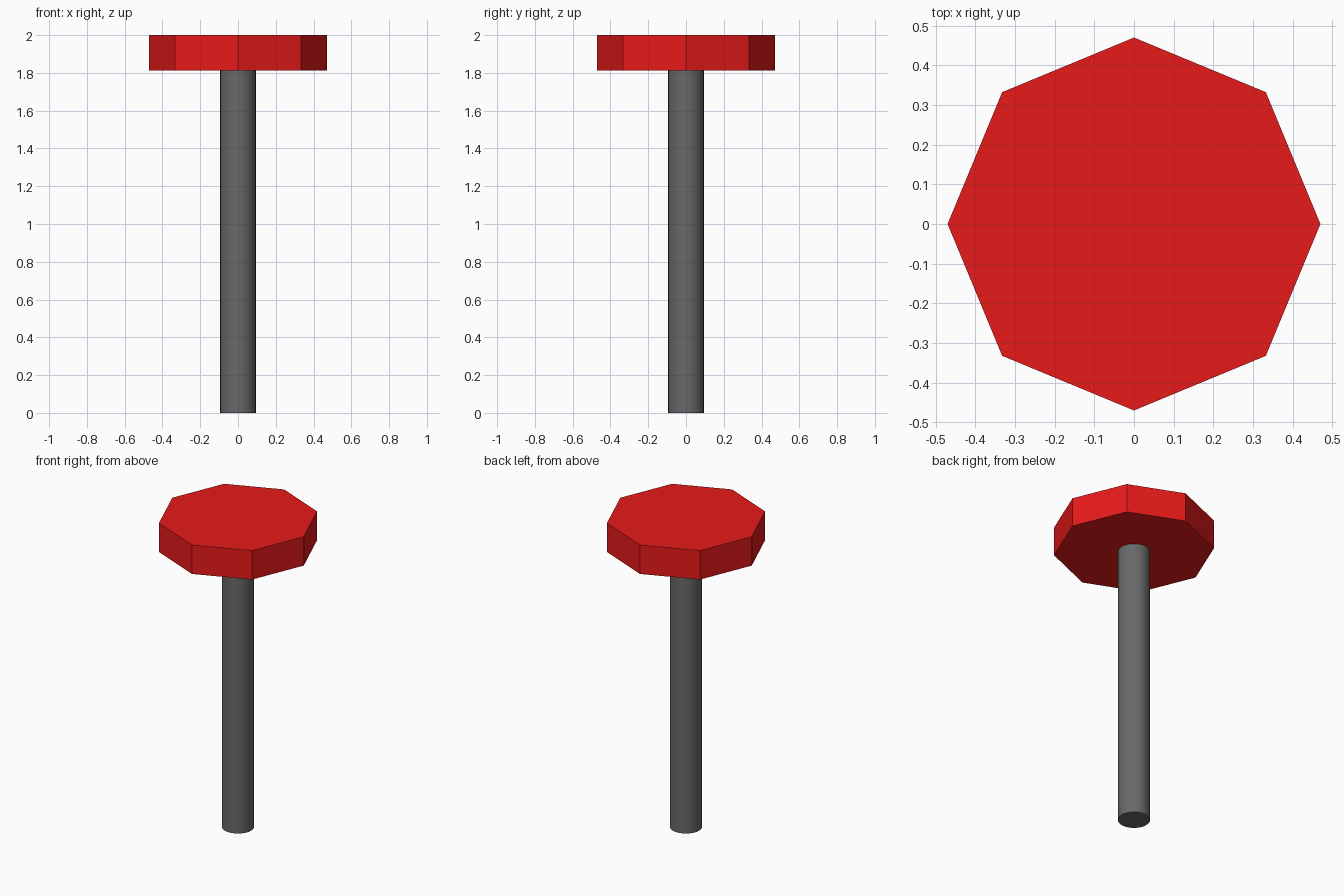
import bpy, math

if "Cube" in bpy.data.objects:
    bpy.data.objects.remove(bpy.data.objects["Cube"])


def material(name, color):
    mat = bpy.data.materials.new(name)
    mat.diffuse_color = color
    mat.use_nodes = True
    mat.node_tree.nodes["Principled BSDF"].inputs["Base Color"].default_value = mat.diffuse_color
    return mat


def prism(name, sides, radius, bottom, top, mat):
    bpy.ops.mesh.primitive_cylinder_add(
        vertices=sides, radius=radius, depth=top - bottom,
        location=(0, 0, (bottom + top) / 2))
    obj = bpy.context.object
    obj.name = name
    obj.data.materials.append(mat)
    return obj


# Round shaft, smooth around its side with crisp end edges
shaft = prism("shaft", 32, 0.094, 0.0, 1.813, material("dark_grey", (0.14, 0.14, 0.14, 1)))
bpy.ops.object.shade_smooth_by_angle(angle=math.radians(30))

# Flat-sided octagonal head, corners on the x and y axes
prism("octagonal_head", 8, 0.47, 1.813, 2.0, material("red", (0.8, 0.01, 0.01, 1)))
